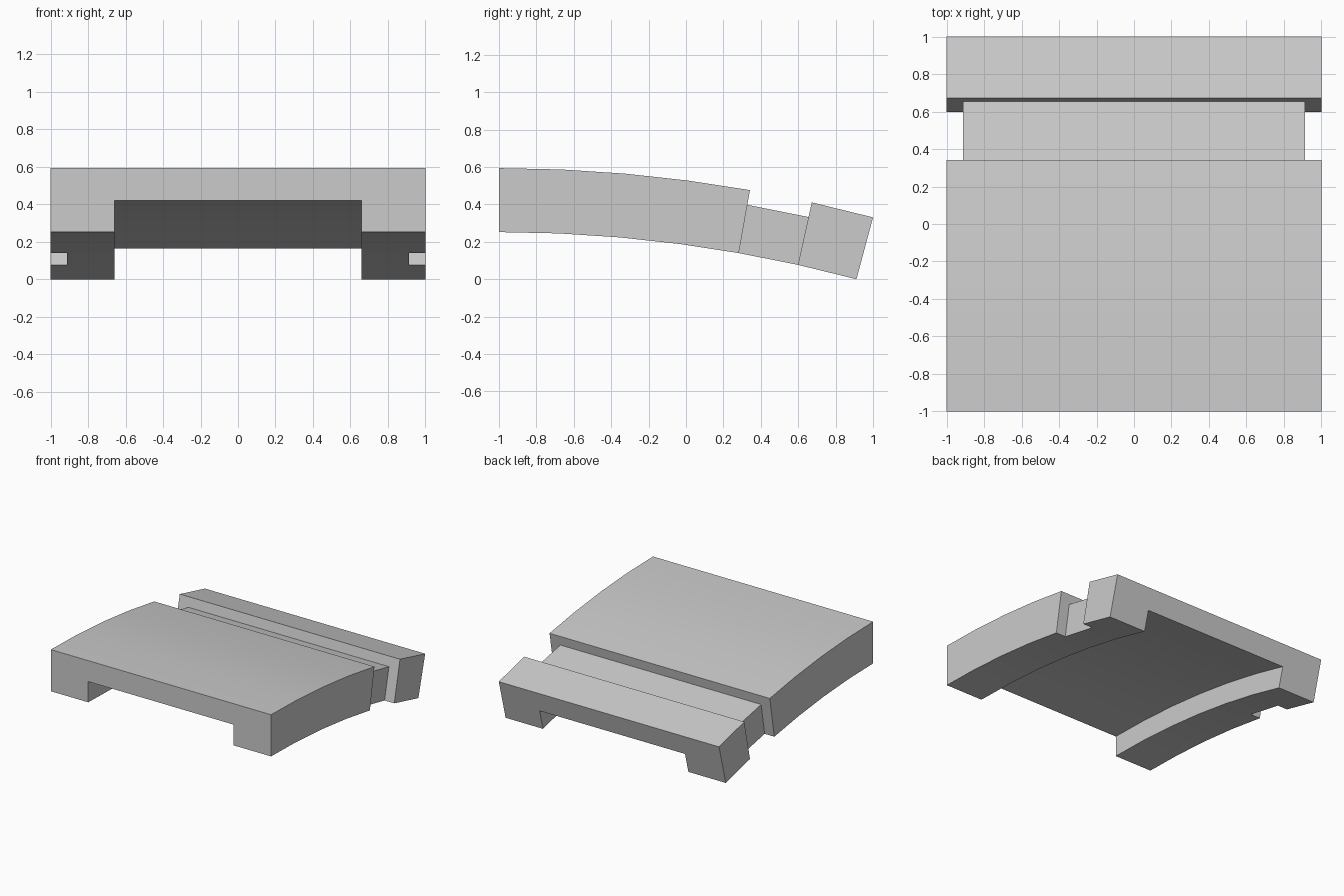
import bpy
import bmesh
from math import sin, cos, radians

if "Cube" in bpy.data.objects:
    bpy.data.objects.remove(bpy.data.objects["Cube"], do_unlink=True)

# Arc radii: full top, recessed top, channel ceiling, underside
END = 15.0
R_TOP = 2.0 / sin(radians(END))
R_BOTTOM = R_TOP - 0.342
R_RECESS = R_TOP - 0.08
R_CEILING = R_BOTTOM + 0.17
FULL_W, NECK_W, CHANNEL_W = 1.0, 0.912, 0.66
CENTRE_Z = -R_BOTTOM * cos(radians(END))

grey = bpy.data.materials.new("plain grey")
grey.use_nodes = True
colour = (0.6, 0.6, 0.6, 1.0)
grey.diffuse_color = colour
grey.node_tree.nodes["Principled BSDF"].inputs["Base Color"].default_value = colour


def section(width, top):
    """Upside-down U outline as (x, radius) pairs."""
    half = [(CHANNEL_W, R_CEILING), (CHANNEL_W, R_BOTTOM),
            (NECK_W, R_BOTTOM), (width, R_BOTTOM), (width, top)]
    return half + [(-x, r) for x, r in reversed(half)]


full = section(FULL_W, R_TOP)
neck = section(NECK_W, R_RECESS)

# Stations along the arc: curved deck, recessed neck, end block
stations = [(2.5 * i, full) for i in range(5)]
stations += [(10, neck), (12.5, neck), (12.5, full), (END, full)]

bm = bmesh.new()
shared = {}


def vert(angle, x, r):
    a = radians(angle)
    key = (angle, round(x, 4), round(r, 4))
    if key not in shared:
        shared[key] = bm.verts.new((x, r * sin(a) - 1, r * cos(a) + CENTRE_Z))
    return shared[key]


def add_face(verts):
    unique = list(dict.fromkeys(verts))
    if len(unique) > 2:
        bm.faces.new(unique)


# Loft neighbouring stations; steps collapse where the outlines coincide
rings = [[vert(a, x, r) for x, r in outline] for a, outline in stations]
for ring, following in zip(rings, rings[1:]):
    for i in range(len(ring)):
        j = (i + 1) % len(ring)
        add_face([ring[i], ring[j], following[j], following[i]])
add_face(rings[0])
add_face(rings[-1])
bmesh.ops.recalc_face_normals(bm, faces=bm.faces)

mesh = bpy.data.meshes.new("curved_slab")
bm.to_mesh(mesh)
bm.free()
mesh.materials.append(grey)
slab = bpy.data.objects.new("curved_slab", mesh)
bpy.context.collection.objects.link(slab)

# Smooth arc with crisp edges
bpy.ops.object.select_all(action="DESELECT")
slab.select_set(True)
bpy.context.view_layer.objects.active = slab
bpy.ops.object.shade_smooth_by_angle(angle=radians(20))
